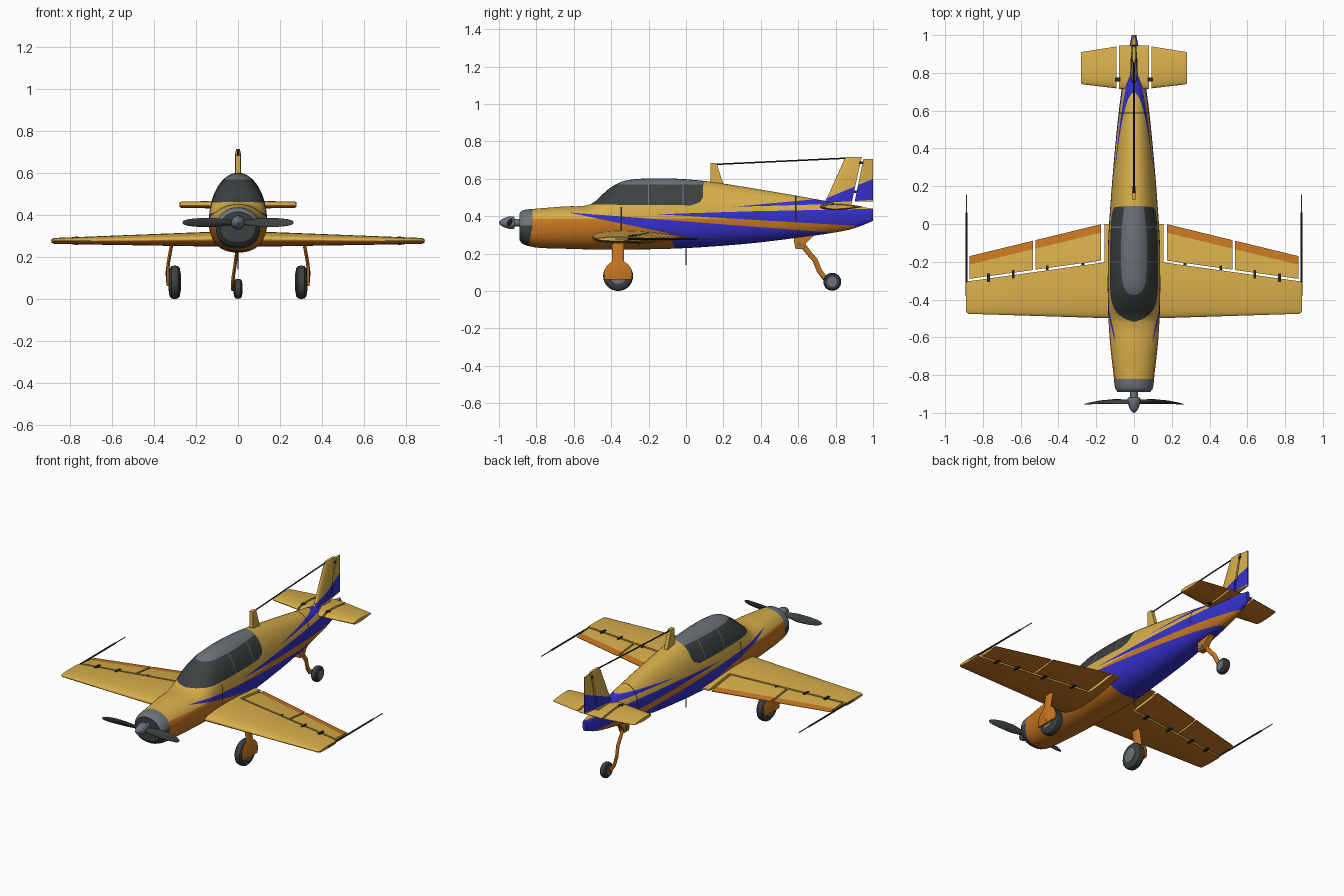
import bpy, bmesh, math
from mathutils import Vector

if "Cube" in bpy.data.objects:
    bpy.data.objects.remove(bpy.data.objects["Cube"])

COLOURS = {"yellow": (.69, .43, .07), "orange": (.58, .185, .015), "blue": (.035, .03, .60),
           "dark_grey": (.045, .052, .052), "grey": (.15, .17, .185), "black": (.016, .018, .02)}
MATS, NAMES = {}, list(COLOURS)
for n, c in COLOURS.items():
    MATS[n] = bpy.data.materials.new(n)
    MATS[n].diffuse_color = (*c, 1)


# ---------- helpers ----------
def cut(bm, p, no):
    bmesh.ops.bisect_plane(bm, geom=bm.verts[:] + bm.edges[:] + bm.faces[:], dist=1e-5,
                           plane_co=p, plane_no=no)


def inside(poly, y, z):
    s = [(b[0] - a[0]) * (z - a[1]) - (b[1] - a[1]) * (y - a[0])
         for a, b in zip(poly, poly[1:] + poly[:1])]
    return all(v >= 0 for v in s) or all(v <= 0 for v in s)


def paint_side(bm, regions, base="yellow"):
    """Cut convex (y, z) regions through the mesh; first matching region wins."""
    for _, poly in regions:
        for a, b in zip(poly, poly[1:] + poly[:1]):
            cut(bm, (0, *a), (0, b[1] - a[1], a[0] - b[0]))
    for f in bm.faces:
        c = f.calc_center_median()
        f.material_index = NAMES.index(next((m for m, p in regions if inside(p, c.y, c.z)), base))


def loft(name, rings, mat="yellow", paint=None, mirror=False):
    bm = bmesh.new()
    vs = [[bm.verts.new(p) for p in r] for r in rings]
    n = len(vs[0])
    for a, b in zip(vs, vs[1:]):
        for i in range(n):
            bm.faces.new((a[i], a[(i + 1) % n], b[(i + 1) % n], b[i]))
    bm.faces.new(vs[0])
    bm.faces.new(vs[-1][::-1])
    bmesh.ops.recalc_face_normals(bm, faces=bm.faces[:])
    if paint:
        paint(bm)
    me = bpy.data.meshes.new(name)
    bm.to_mesh(me)
    bm.free()
    for m in (NAMES if paint else [mat]):
        me.materials.append(MATS[m])
    ob = bpy.data.objects.new(name, me)
    bpy.context.collection.objects.link(ob)
    if mirror:
        ob.modifiers.new("mirror", "MIRROR").use_clip = False
    return ob


def lathe(name, axis, centre, profile, mat, n=32, mirror=False, paint=None):
    cx, cy, cz = centre
    rings = []
    for a, r in profile:
        ring = []
        for i in range(n):
            t = math.tau * i / n
            u, v = r * math.cos(t), r * math.sin(t)
            ring.append((cx + a, cy + u, cz + v) if axis == "x" else (cx + u, cy + a, cz + v))
        rings.append(ring)
    return loft(name, rings, mat, mirror=mirror, paint=paint)


def tube(name, pts, ra, rb, mat, side=(1, 0, 0), mirror=False, n=12):
    pts, side, rings = [Vector(p) for p in pts], Vector(side), []
    for i, p in enumerate(pts):
        t = (pts[min(i + 1, len(pts) - 1)] - pts[max(i - 1, 0)]).normalized()
        b = t.cross(side).normalized()
        rings.append([p + side * ra * math.cos(math.tau * k / n) + b * rb * math.sin(math.tau * k / n)
                      for k in range(n)])
    return loft(name, rings, mat, mirror=mirror)


def box(name, c, h, mat, mirror=False):
    rings = [[(c[0] + sx * h[0], c[1] + sy * h[1], c[2] + dz * h[2])
              for sx, sy in ((-1, -1), (1, -1), (1, 1), (-1, 1))] for dz in (-1, 1)]
    return loft(name, rings, mat, mirror=mirror)


def panel(name, secs, paint, vertical=False, mirror=True, n=12):
    """Aerofoil slice; section = span, start, end, leading, trailing, centre, half thickness."""
    rings = []
    for s, ya, yb, le, te, c, h in secs:
        top, bot = [], []
        for i in range(n + 1):
            y = ya + (yb - ya) * (i / n) ** 1.7
            u = min(max((y - le) / (te - le), 0), 1)
            t = h * (.07 + .93 * 2.6 * math.sqrt(u) * (1 - u))
            top.append((c + t, y, s) if vertical else (s, y, c + t))
            bot.append((c - t, y, s) if vertical else (s, y, c - t))
        rings.append(top + bot[::-1])
    return loft(name, rings, paint=paint, mirror=mirror)


# ---------- fuselage: y, half width, top, bottom, height of widest point ----------
ST = [(-.89, .085, .415, .27, .345), (-.87, .1, .432, .25, .345), (-.8, .108, .44, .232, .35),
      (-.65, .125, .452, .226, .36), (-.51, .135, .464, .222, .365), (-.42, .138, .54, .222, .368),
      (-.36, .139, .578, .222, .37), (-.28, .139, .597, .222, .37), (-.1, .137, .602, .225, .37),
      (.1, .125, .588, .235, .375), (.35, .105, .55, .255, .38), (.6, .08, .508, .285, .39),
      (.78, .055, .475, .31, .4), (.9, .032, .455, .335, .41), (1, .012, .44, .375, .41)]


def station(i, t):
    p = [ST[max(0, min(len(ST) - 1, i + k))] for k in (-1, 0, 1, 2)]
    out = []
    for k in range(5):
        d = p[2][0] - p[1][0]
        m1 = (p[2][k] - p[0][k]) / (p[2][0] - p[0][0]) * d
        m2 = (p[3][k] - p[1][k]) / (p[3][0] - p[1][0]) * d
        out.append((2*t**3 - 3*t*t + 1) * p[1][k] + (t**3 - 2*t*t + t) * m1
                   + (3*t*t - 2*t**3) * p[2][k] + (t**3 - t*t) * m2)
    return out


rings = []
for i in range(len(ST) - 1):
    for t in (0, .25, .5, .75) + ((1,) if i == len(ST) - 2 else ()):
        y, w, zt, zb, zm = station(i, t)
        ring = []
        for k in range(44):
            a = math.tau * k / 44
            c, s = math.cos(a), math.sin(a)
            e = 1 if s > 0 else .85
            ring.append((w * math.copysign(abs(c) ** e, c), y,
                         zm + (zt - zm) * s if s > 0 else zm - (zm - zb) * abs(s) ** e))
        rings.append(ring)


def rect(y0, y1, z0, z1):
    return [(y0, z0), (y1, z0), (y1, z1), (y0, z1)]


TAIL_BLUE = ("blue", [(.75, .472), (.75, .495), (1.05, .62), (1.05, .49)])
loft("fuselage_and_canopy", rings, paint=lambda bm: paint_side(bm, [
    ("dark_grey", rect(-1, -.889, .2, .5)), ("grey", rect(-1, -.82, .35, .5)),
    ("dark_grey", [(-1, .35), (-.82, .35), (-.85, .2), (-1, .2)]),
    ("grey", rect(-.204, -.198, .462, .62)), ("grey", rect(-.02, -.014, .462, .62)),
    ("grey", rect(-.38, .095, .57, .65)),
    ("dark_grey", [(-.52, .462), (.03, .458), (.075, .475), (.09, .5), (.095, .65), (-.52, .65)]),
    ("black", rect(-.349, -.343, .31, .45)), ("black", rect(.584, .59, .37, .55)),
    ("blue", [(-.63, .42), (.8, .31), (-.1, .31)]),
    ("blue", [(-.1, .33), (.8, .31), (.6, .2), (-.05, .2)]),
    ("blue", [(-.15, .41), (.35, .426), (1.05, .44), (1.05, .34)]),
    ("blue", [(.25, .45), (.8, .5), (.8, .465)]), TAIL_BLUE,
    ("orange", rect(-.9, 1.05, .1, .388))]))

# ---------- wings ----------
def lead(x): return -.5 + .025 * (x - .1) / .79
def trail(x): return -.17 * (x - .17) / .70
def hinge(x): return -.205 - .1 * (x - .17) / .72


def wing_paint(bm, strip=False):
    if strip:
        cut(bm, (.17, -.045, 0), (.17, .70, 0))
    for f in bm.faces:
        c = f.calc_center_median()
        under = f.normal.z < -.1 or (strip and c.y > trail(c.x) - .045)
        f.material_index = NAMES.index("orange" if under else "yellow")


def wing_sec(x, a, b):
    k = (x - .1) / .79
    return (x, a, b, lead(x), trail(x), .286 - .009 * k, .036 - .022 * k)


panel("wings", [wing_sec(x, lead(x), hinge(x)) for x in (.08, .3, .6, .875)]
      + [(.89, -.465, -.31, -.475, -.17, .277, .009)], wing_paint)
panel("wing_roots", [wing_sec(x, hinge(.17), .0) for x in (.08, .157)], wing_paint)
for name, x0, x1 in (("flaps", .175, .522), ("ailerons", .534, .872)):
    panel(name, [wing_sec(x, hinge(x) + .012, trail(x)) for x in (x0, x1)],
          lambda bm: wing_paint(bm, True))
for i, x in enumerate((.27, .46, .64, .77)):
    box(f"hinge_{i + 1}", (x, hinge(x) + .004, .279), (.007, .022, .03 - .013 * x), "black", True)
tube("wingtip_rods", [(.886, -.38, .278), (.886, .06, .278)], .005, .005, "black", mirror=True)
tube("wingtip_rod_ends", [(.886, .05, .278), (.886, .157, .278)], .003, .003, "orange", mirror=True)

# ---------- tail ----------
panel("tailplane_roots", [(x, .715, .945, .715, .945, .45, .018) for x in (0, .08)], wing_paint)
panel("tailplanes", [(.092, .718, .94, .718, .94, .45, .018), (.27, .739, .912, .739, .912, .45, .015),
                     (.28, .745, .908, .739, .912, .45, .011)], wing_paint)
box("tailplane_joints", (.086, .765, .45), (.014, .01, .018), "black", True)
paint_fin = lambda bm: paint_side(bm, [TAIL_BLUE])
panel("fin", [(.44, .715, .88, .715, 1, 0, .02), (.50, .755, .892, .755, 1, 0, .018),
              (.70, .845, .936, .845, 1, 0, .013), (.716, .856, .94, .85, 1, 0, .008)],
      paint_fin, True, False)
panel("rudder", [(.478, .902, 1, .75, 1.01, 0, .018), (.705, .948, 1, .85, 1.01, 0, .013)],
      paint_fin, True, False)
for i, (y, z) in enumerate(((.905, .53), (.938, .685))):
    box(f"rudder_hinge_{i + 1}", (0, y, z), (.012, .012, .007), "black")

# ---------- aerials ----------
loft("aerial_mast", [[(sx * .011, y, z) for sx, y in ((-1, a), (1, a), (1, b), (-1, b))]
                     for z, a, b in ((.55, .13, .208), (.60, .13, .19), (.685, .13, .163))])
tube("aerial_wire", [(0, .16, .677), (0, .86, .71)], .004, .004, "black")
tube("belly_aerial", [(0, 0, .25), (0, 0, .14)], .003, .003, "black")

# ---------- propeller ----------
lathe("spinner", "y", (0, 0, .365), [(-1, .003), (-.992, .013), (-.975, .024), (-.95, .032),
                                    (-.925, .034), (-.918, .03)], "grey")
lathe("propeller_shaft", "y", (0, 0, .365), [(-.925, .02), (-.88, .02)], "grey", 20)
for s, side in ((-1, "left"), (1, "right")):
    blade = []
    for x, ch, th, tw, y in ((.015, .012, .011, .9, -.942), (.06, .018, .008, .7, -.941),
                             (.11, .024, .006, .5, -.94), (.18, .023, .004, .35, -.943),
                             (.235, .017, .003, .25, -.95), (.258, .01, .002, .2, -.954),
                             (.265, .003, .001, .2, -.955)):
        ring = []
        for k in range(14):
            u, v = ch * math.cos(math.tau * k / 14), th * math.sin(math.tau * k / 14)
            ring.append((s * x, y + u * math.sin(tw) + v * math.cos(tw),
                         .365 + s * (u * math.cos(tw) - v * math.sin(tw))))
        blade.append(ring)
    loft(f"propeller_blade_{side}", blade, "dark_grey")

# ---------- main landing gear ----------
WHEEL = (.302, -.363, .08)
TYRE = [(-.027, .05), (-.025, .066), (-.016, .077), (0, .08), (.016, .077), (.025, .066), (.027, .05)]
lathe("main_tyres", "x", WHEEL, TYRE, "dark_grey", mirror=True)
lathe("main_hubs", "x", WHEEL, [(-.031, .03), (-.029, .042), (.029, .042)], "grey", mirror=True)


def trim_cover(bm):
    bmesh.ops.bisect_plane(bm, geom=bm.verts[:] + bm.edges[:] + bm.faces[:], plane_co=(0, 0, .062),
                           plane_no=(0, 0, -1), clear_outer=True)
    bmesh.ops.holes_fill(bm, edges=[e for e in bm.edges if e.is_boundary])
    for f in bm.faces:
        f.material_index = NAMES.index("orange")


lathe("wheel_covers", "x", (.335, -.363, .088), [(-.005, .076), (.003, .076), (.007, .068)],
      "orange", mirror=True, paint=trim_cover)
tube("main_legs", [(.312, -.363, .29), (.32, -.363, .24), (.331, -.363, .18), (.337, -.363, .13),
                   (.336, -.363, .08)], .032, .008, "orange", side=(0, 1, 0), mirror=True)

# ---------- tail wheel ----------
TW = (0, .782, .049)
lathe("tail_tyre", "x", TW, [(a * .7, r * .6) for a, r in TYRE], "dark_grey", 24)
lathe("tail_hub", "x", TW, [(-.022, .026), (.022, .026)], "grey", 20)
loft("tail_wheel_mount", [[(sx * .018, y, z) for sx, y in ((-1, a), (1, a), (1, b), (-1, b))]
                          for z, a, b in ((.225, .585, .63), (.26, .578, .645), (.31, .575, .70))], "orange")
tube("tail_wheel_strut", [(-.004, .62, .25), (-.008, .655, .205), (-.014, .69, .165), (-.022, .712, .11),
                          (-.026, .74, .07), (-.026, .785, .05)], .008, .014, "orange")
box("tail_mount_plate", (0, .608, .248), (.021, .012, .012), "grey")

# ---------- smooth shading ----------
for ob in bpy.data.objects:
    ob.select_set(True)
    bpy.context.view_layer.objects.active = ob
bpy.ops.object.shade_smooth_by_angle(angle=math.radians(35))

for m in bpy.data.materials:
    if m.users and not m.is_grease_pencil:
        m.use_nodes = True
        m.node_tree.nodes["Principled BSDF"].inputs["Base Color"].default_value = m.diffuse_color
